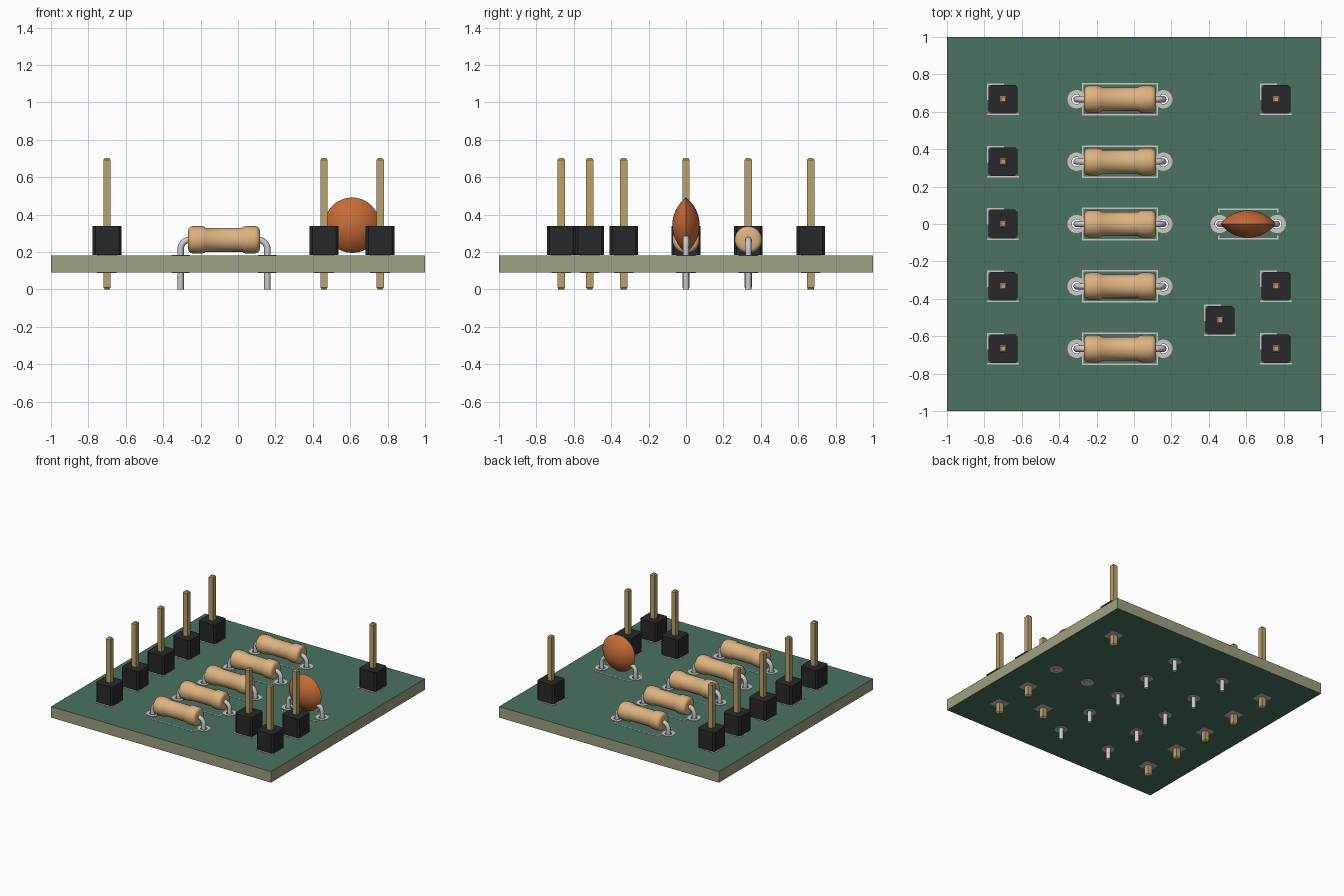
import bpy, bmesh, math
from mathutils import Matrix, Vector

if "Cube" in bpy.data.objects:
    bpy.data.objects.remove(bpy.data.objects["Cube"])

BOT, TOP = 0.09, 0.18          # board faces
ROWS = [0.667, 0.333, 0.0, -0.333, -0.667]
HEADERS = [(-0.70, y) for y in ROWS] + [(0.76, 0.667), (0.76, -0.333), (0.76, -0.667), (0.46, -0.515)]
RES_X, RES_LEADS = -0.075, (-0.307, 0.157)
CAP_X, CAP_LEADS = 0.61, (0.458, 0.764)


def material(name, rgb):
    m = bpy.data.materials.new(name)
    m.diffuse_color = (*rgb, 1)
    m.use_nodes = True
    m.node_tree.nodes["Principled BSDF"].inputs["Base Color"].default_value = m.diffuse_color
    return m


GREEN = material("green_mask", (0.07, 0.17, 0.115))
OLIVE = material("board_edge", (0.34, 0.35, 0.22))
BLACK = material("black_plastic", (0.022, 0.022, 0.024))
GOLD = material("gold", (0.5, 0.36, 0.16))
TAN = material("tan", (0.72, 0.45, 0.22))
ORANGE = material("orange", (0.56, 0.15, 0.04))
METAL = material("metal", (0.55, 0.55, 0.54))
SILK = material("silkscreen", (0.55, 0.58, 0.55))


def finish(name, bm, mat, smooth=None):
    bmesh.ops.recalc_face_normals(bm, faces=bm.faces)
    me = bpy.data.meshes.new(name)
    bm.to_mesh(me)
    bm.free()
    ob = bpy.data.objects.new(name, me)
    bpy.context.collection.objects.link(ob)
    me.materials.append(mat)
    if smooth:
        activate(ob)
        bpy.ops.object.shade_smooth_by_angle(angle=math.radians(smooth))
    return ob


def activate(ob):
    bpy.ops.object.select_all(action='DESELECT')
    ob.select_set(True)
    bpy.context.view_layer.objects.active = ob


def add_box(bm, x0, x1, y0, y1, z0, z1):
    m = Matrix.Translation(((x0 + x1) / 2, (y0 + y1) / 2, (z0 + z1) / 2)) @ Matrix.Diagonal((x1 - x0, y1 - y0, z1 - z0, 1))
    bmesh.ops.create_cube(bm, size=1, matrix=m)


def lathe(bm, profile, matrix, n=32, closed=False):
    """Spin (radius, height) points about local z; closed joins last to first."""
    rings = []
    for r, h in profile:
        count = 1 if r == 0 else n
        rings.append([bm.verts.new(matrix @ Vector((r * math.cos(2 * math.pi * i / n), r * math.sin(2 * math.pi * i / n), h)))
                      for i in range(count)])
    pairs = list(zip(rings, rings[1:])) + ([(rings[-1], rings[0])] if closed else [])
    for a, b in pairs:
        for i in range(n):
            j = (i + 1) % n
            quad = [a[i % len(a)], a[j % len(a)], b[j % len(b)], b[i % len(b)]]
            bm.faces.new(list(dict.fromkeys(quad)))


def prism(bm, x, y, sections, cut):
    """Loft square sections (half width, z) with corners chamfered by cut."""
    rings = []
    for h, z in sections:
        c = h - cut
        pts = [(h, -c), (h, c), (c, h), (-c, h), (-h, c), (-h, -c), (-c, -h), (c, -h)] if cut else \
              [(h, -h), (h, h), (-h, h), (-h, -h)]
        rings.append([bm.verts.new((x + u, y + v, z)) for u, v in pts])
    for a, b in zip(rings, rings[1:]):
        for i in range(len(a)):
            j = (i + 1) % len(a)
            bm.faces.new((a[i], a[j], b[j], b[i]))
    bm.faces.new(rings[0])
    bm.faces.new(rings[-1])


def wire(name, x0, x1, y, z0, z1, r=0.05):
    """Staple-shaped lead with rounded shoulders."""
    arc = [(r - r * math.cos(t), z1 - r + r * math.sin(t)) for t in (math.pi / 2 * i / 7 for i in range(8))]
    left = [(x0, z0)] + [(x0 + u, z) for u, z in arc]
    pts = left + [(x0 + x1 - u, z) for u, z in reversed(left)]
    cu = bpy.data.curves.new(name, 'CURVE')
    cu.dimensions = '3D'
    cu.bevel_depth, cu.bevel_resolution, cu.use_fill_caps = 0.017, 3, True
    sp = cu.splines.new('POLY')
    sp.points.add(len(pts) - 1)
    for p, (x, z) in zip(sp.points, pts):
        p.co = (x, y, z, 1)
    ob = bpy.data.objects.new(name, cu)
    bpy.context.collection.objects.link(ob)
    cu.materials.append(METAL)
    activate(ob)
    bpy.ops.object.convert(target='MESH')
    bpy.ops.object.shade_smooth_by_angle(angle=math.radians(40))


def silk(name, strokes):
    """Thin printed lines; strokes are axis-aligned (x0, y0, x1, y1)."""
    bm = bmesh.new()
    w = 0.004
    for x0, y0, x1, y1 in strokes:
        add_box(bm, min(x0, x1) - w, max(x0, x1) + w, min(y0, y1) - w, max(y0, y1) + w, TOP - 0.002, TOP + 0.002)
    finish(name, bm, SILK)


# Circuit board, drilled for the component leads
bm = bmesh.new()
add_box(bm, -1, 1, -1, 1, BOT, TOP)
board = finish("board", bm, OLIVE)
board.data.materials.append(GREEN)
for p in board.data.polygons:
    p.material_index = 1 if abs(p.normal.z) > 0.5 else 0
holes = [(x, y) for y in ROWS for x in RES_LEADS] + [(x, 0) for x in CAP_LEADS]
bm = bmesh.new()
for x, y in holes:
    bmesh.ops.create_cone(bm, cap_ends=True, segments=32, radius1=0.032, radius2=0.032, depth=0.3,
                          matrix=Matrix.Translation((x, y, 0.135)))
drill = finish("drill_cutter", bm, OLIVE)
drill.hide_render = True
mod = board.modifiers.new("drill", 'BOOLEAN')
mod.object, mod.operation, mod.solver = drill, 'DIFFERENCE', 'EXACT'
activate(board)
bpy.ops.object.modifier_apply(modifier="drill")
bpy.data.objects.remove(drill)

# Plated ring pads
bm = bmesh.new()
for x, y in holes:
    lathe(bm, [(0.025, BOT - 0.003), (0.049, BOT - 0.003), (0.049, TOP + 0.003), (0.025, TOP + 0.003)],
          Matrix.Translation((x, y, 0)), closed=True)
finish("ring_pads", bm, METAL, 30)

# Single-pin headers with square pads and corner marks
for i, (x, y) in enumerate(HEADERS, 1):
    bm = bmesh.new()
    prism(bm, x, y, [(0.077, TOP + 0.005), (0.077, 0.339)], 0.014)
    finish(f"header_block_{i}", bm, BLACK)
    bm = bmesh.new()
    prism(bm, x, y, [(0.012, 0), (0.0195, 0.01), (0.0195, 0.692), (0.012, 0.702)], 0)
    finish(f"header_pin_{i}", bm, GOLD)
    bm = bmesh.new()
    for z in (BOT, TOP):
        add_box(bm, x - 0.053, x + 0.053, y - 0.053, y + 0.053, z - 0.003, z + 0.003)
    finish(f"header_pad_{i}", bm, METAL)
    s = 0.081
    silk(f"header_mark_{i}", [(x - s, y, x - s, y + s), (x - s, y + s, x, y + s), (x - s, y - s, x + s, y - s)])

# Resistors: dumbbell body, bent lead and printed outline
half = [(0, -0.192), (0.05, -0.192), (0.062, -0.188), (0.070, -0.178), (0.073, -0.165),
        (0.073, -0.118), (0.071, -0.107), (0.064, -0.097)]
profile = half + [(r, -h) for r, h in reversed(half)]
for i, y in enumerate(ROWS, 1):
    bm = bmesh.new()
    lathe(bm, profile, Matrix.Translation((RES_X, y, 0.265)) @ Matrix.Rotation(math.pi / 2, 4, 'Y'))
    finish(f"resistor_body_{i}", bm, TAN, 40)
    wire(f"resistor_lead_{i}", *RES_LEADS, y, 0, 0.265)
    x0, x1, y0, y1 = RES_X - 0.199, RES_X + 0.199, y - 0.083, y + 0.083
    silk(f"resistor_outline_{i}", [(x0, y0, x1, y0), (x0, y1, x1, y1), (x0, y0, x0, y1), (x1, y0, x1, y1)])

# Disc capacitor: lens of two spherical caps
a, s = 0.148, 0.073
R = (a * a + s * s) / (2 * s)
top = math.asin(a / R)
cap = [(R * math.sin(top * k / 10), R * math.cos(top * k / 10) - R + s) for k in range(11)]
bm = bmesh.new()
lathe(bm, cap + [(r, -h) for r, h in reversed(cap[:-1])],
      Matrix.Translation((CAP_X, 0, 0.343)) @ Matrix.Rotation(math.pi / 2, 4, 'X'), n=48)
finish("capacitor_disc", bm, ORANGE, 40)
wire("capacitor_lead", *CAP_LEADS, 0, BOT - 0.002, 0.272, 0.04)
x0, x1 = CAP_X - 0.158, CAP_X + 0.158
silk("capacitor_outline", [(x0, -0.08, x1, -0.08), (x0, 0.08, x1, 0.08)] +
     [(x, v * 0.065, x, v * 0.08) for x in (x0, x1) for v in (-1, 1)])
